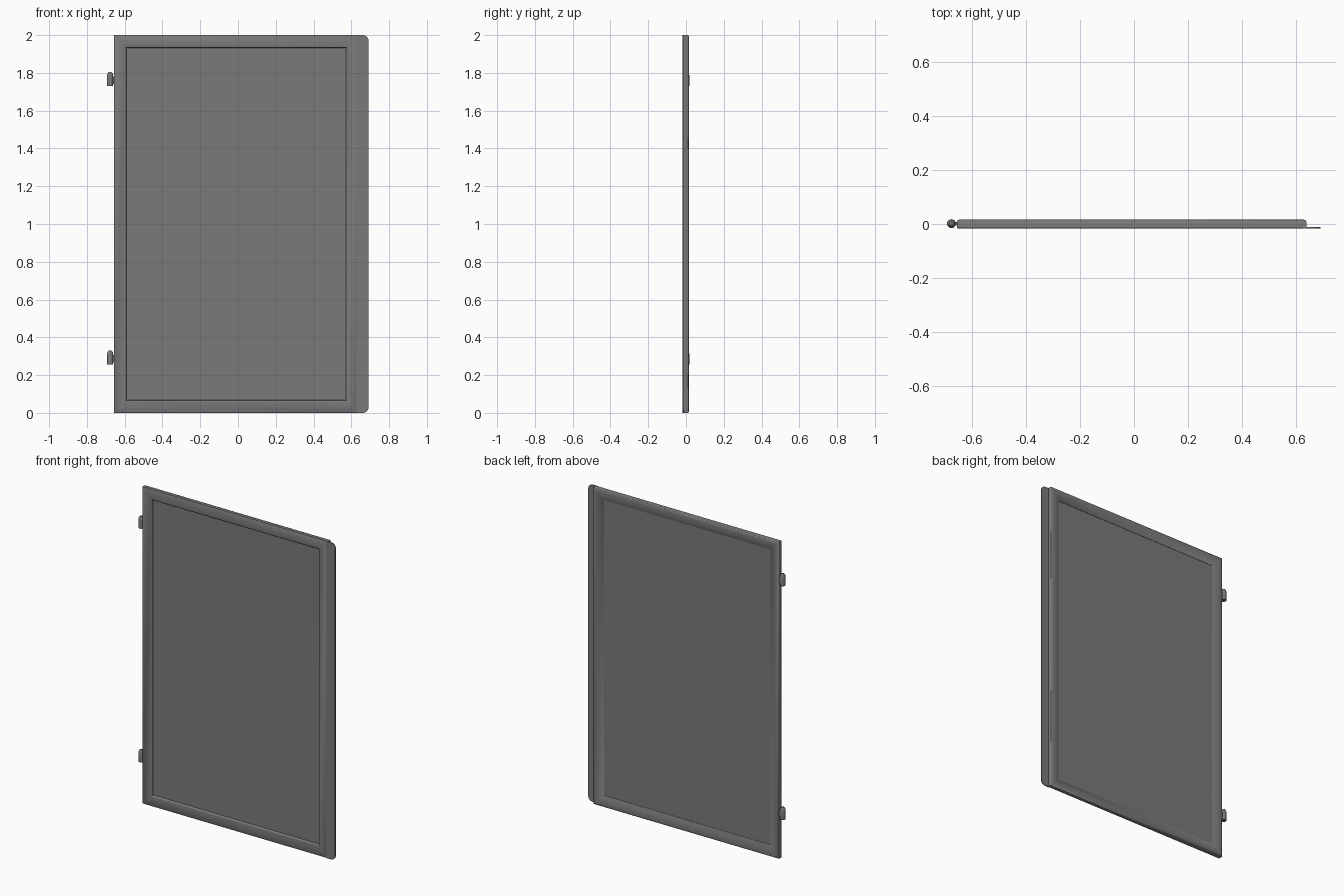
import bpy, bmesh, math
from mathutils import Vector

cube = bpy.data.objects.get("Cube")
if cube:
    bpy.data.objects.remove(cube, do_unlink=True)

grey = bpy.data.materials.new("dark_grey")
grey.use_nodes = True
colour = (0.195, 0.195, 0.195, 1)
grey.diffuse_color = colour
grey.node_tree.nodes["Principled BSDF"].inputs["Base Color"].default_value = colour

# Outer outline of the frame, and its front and back planes
LEFT, RIGHT, BOTTOM, TOP = -0.657, 0.639, 0.0, 2.0
FRONT, BACK = -0.017, 0.0165
INSET = 0.067


def finish(bm, name, angle=50):
    bmesh.ops.recalc_face_normals(bm, faces=bm.faces)
    mesh = bpy.data.meshes.new(name)
    bm.to_mesh(mesh)
    bm.free()
    obj = bpy.data.objects.new(name, mesh)
    bpy.context.collection.objects.link(obj)
    mesh.materials.append(grey)
    bpy.ops.object.select_all(action='DESELECT')
    obj.select_set(True)
    bpy.context.view_layer.objects.active = obj
    bpy.ops.object.shade_smooth_by_angle(angle=math.radians(angle))


def box(name, x0, x1, y0, y1, z0, z1):
    bm = bmesh.new()
    bmesh.ops.create_cube(bm, size=1)
    for v in bm.verts:
        v.co = ((x0 + x1) / 2 + v.co.x * (x1 - x0),
                (y0 + y1) / 2 + v.co.y * (y1 - y0),
                (z0 + z1) / 2 + v.co.z * (z1 - z0))
    finish(bm, name)


def lathe(name, centre, profile, sides=16):
    bm = bmesh.new()
    rings = [[bm.verts.new(centre + Vector((r * math.cos(a), r * math.sin(a), z)))
              for a in (2 * math.pi * i / sides for i in range(sides))]
             for r, z in profile]
    for low, high in zip(rings, rings[1:]):
        for i in range(sides):
            j = (i + 1) % sides
            bm.faces.new((low[i], low[j], high[j], high[i]))
    bm.faces.new(rings[0])
    bm.faces.new(rings[-1])
    finish(bm, name)


# Mitred frame: (inset from outline, y) section, crowned towards the back
section = [(0.004, FRONT), (0, FRONT + 0.003), (0, 0.009), (0.002, 0.013),
           (0.008, 0.0158), (0.018, BACK), (0.032, 0.0155), (0.046, 0.0115),
           (0.058, 0.006), (INSET, 0.001), (INSET, -0.005),
           (INSET - 0.002, FRONT + 0.003), (INSET - 0.006, FRONT)]
bm = bmesh.new()
corners = [(LEFT, BOTTOM, 1, 1), (RIGHT, BOTTOM, -1, 1),
           (RIGHT, TOP, -1, -1), (LEFT, TOP, 1, -1)]
loops = [[bm.verts.new((x + sx * d, y, z + sz * d)) for d, y in section]
         for x, z, sx, sz in corners]
for k in range(4):
    a, b = loops[k], loops[(k + 1) % 4]
    for i in range(len(section)):
        j = (i + 1) % len(section)
        bm.faces.new((a[i], a[j], b[j], b[i]))
finish(bm, "door_frame")

# Thin centre panel set midway through the frame
box("centre_panel", LEFT + INSET - 0.003, RIGHT - INSET + 0.003, -0.003, -0.001,
    BOTTOM + INSET - 0.003, TOP - INSET + 0.003)

# Thin overlapping lip with rounded outer corners
bm = bmesh.new()
radius, edge, inner = 0.03, 0.691, RIGHT - 0.012
outline = [(inner, BOTTOM)]
for zc, start in ((BOTTOM + radius, -90), (TOP - radius, 0)):
    for i in range(7):
        a = math.radians(start + 15 * i)
        outline.append((edge - radius + radius * math.cos(a), zc + radius * math.sin(a)))
outline.append((inner, TOP))
face = bm.faces.new([bm.verts.new((x, FRONT - 0.0005, z)) for x, z in outline])
result = bmesh.ops.extrude_face_region(bm, geom=[face])
for v in result["geom"]:
    if isinstance(v, bmesh.types.BMVert):
        v.co.y += 0.007
finish(bm, "closing_lip")

# Two hinges: domed barrel and the leaf joining it to the frame
for label, z in (("lower", 0.255), ("upper", 1.73)):
    lathe(label + "_hinge_barrel", Vector((-0.677, 0.0015, z)),
          [(0.0165, 0), (0.0165, 0.055), (0.014, 0.066), (0.008, 0.074)])
    box(label + "_hinge_leaf", -0.675, LEFT + 0.004, -0.005, 0.008, z + 0.012, z + 0.052)
